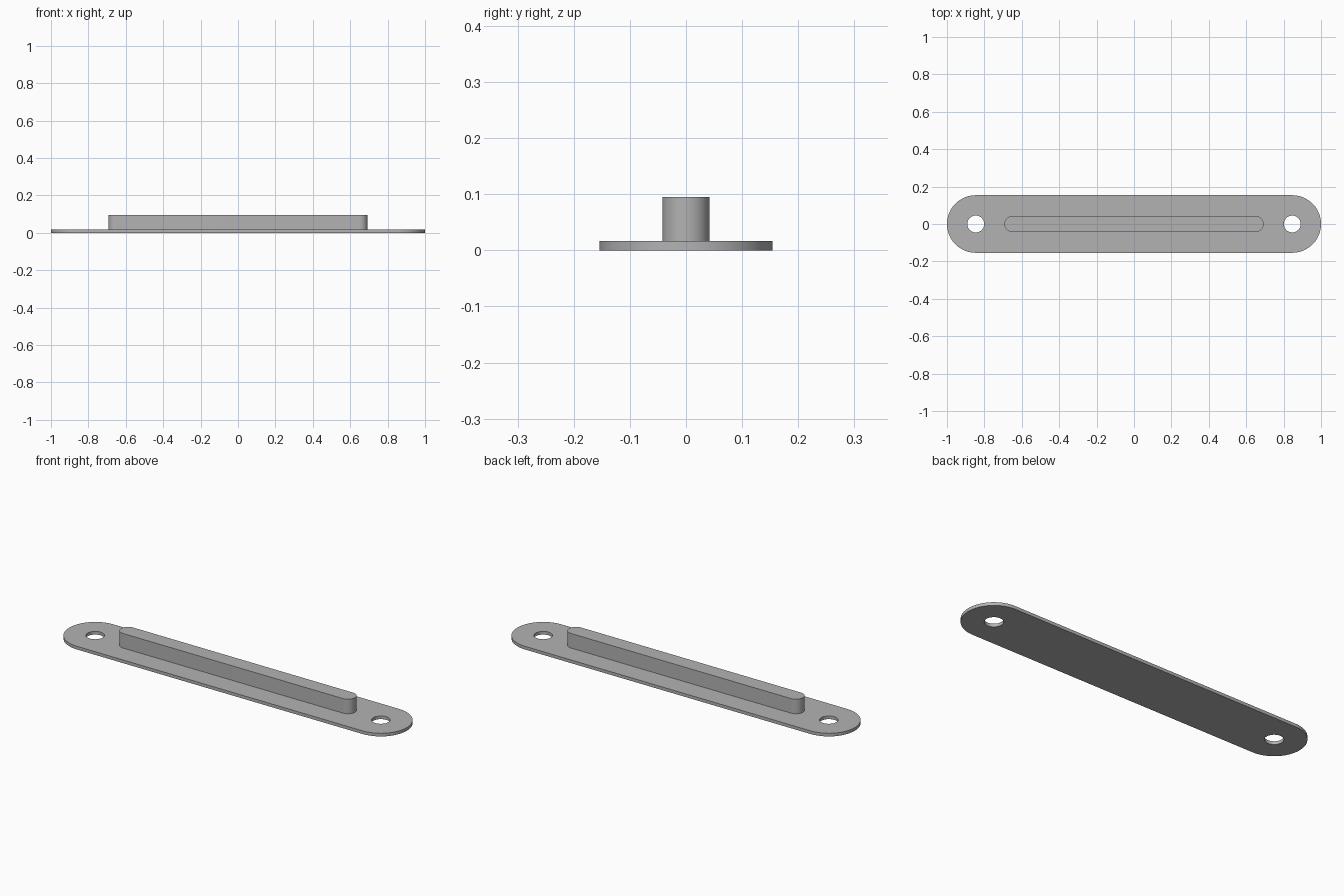
import bpy, bmesh
from math import pi, cos, sin, radians

if "Cube" in bpy.data.objects:
    bpy.data.objects.remove(bpy.data.objects["Cube"], do_unlink=True)

grey = bpy.data.materials.new("plain grey")
grey.use_nodes = True
colour = (0.45, 0.45, 0.45, 1)
grey.diffuse_color = colour
grey.node_tree.nodes["Principled BSDF"].inputs["Base Color"].default_value = colour


def arc(cx, radius, start, sweep, steps):
    return [(cx + radius * cos(start + sweep * i / steps),
             radius * sin(start + sweep * i / steps)) for i in range(steps + 1)]


def capsule(half_length, radius, steps=24):
    c = half_length - radius
    return arc(c, radius, -pi / 2, pi, steps) + arc(-c, radius, pi / 2, pi, steps)


def circle(cx, radius, steps=40):
    return arc(cx, radius, 0, 2 * pi, steps)[:-1]


def slab(name, loops, bottom, top):
    """Fill flat outlines (the first with the others as holes) and extrude up."""
    bm = bmesh.new()
    edges = []
    for loop in loops:
        verts = [bm.verts.new((x, y, bottom)) for x, y in loop]
        edges += [bm.edges.new((a, b)) for a, b in zip(verts, verts[1:] + verts[:1])]
    bmesh.ops.triangle_fill(bm, edges=edges, use_beauty=True)
    result = bmesh.ops.extrude_face_region(bm, geom=bm.faces[:], use_keep_orig=True)
    raised = [g for g in result["geom"] if isinstance(g, bmesh.types.BMVert)]
    bmesh.ops.translate(bm, verts=raised, vec=(0, 0, top - bottom))
    bmesh.ops.recalc_face_normals(bm, faces=bm.faces[:])
    mesh = bpy.data.meshes.new(name)
    bm.to_mesh(mesh)
    bm.free()
    mesh.materials.append(grey)
    obj = bpy.data.objects.new(name, mesh)
    bpy.context.collection.objects.link(obj)
    bpy.ops.object.select_all(action="DESELECT")
    obj.select_set(True)
    bpy.context.view_layer.objects.active = obj
    bpy.ops.object.shade_smooth_by_angle(angle=radians(30))
    return obj


# Base plate with a screw hole near each rounded end
thickness = 0.017
slab("base_plate",
     [capsule(1, 0.154)] + [circle(side * 0.846, 0.045) for side in (-1, 1)],
     0, thickness)

# Raised rail along the middle
slab("raised_rail", [capsule(0.693, 0.042)], thickness, 0.095)
